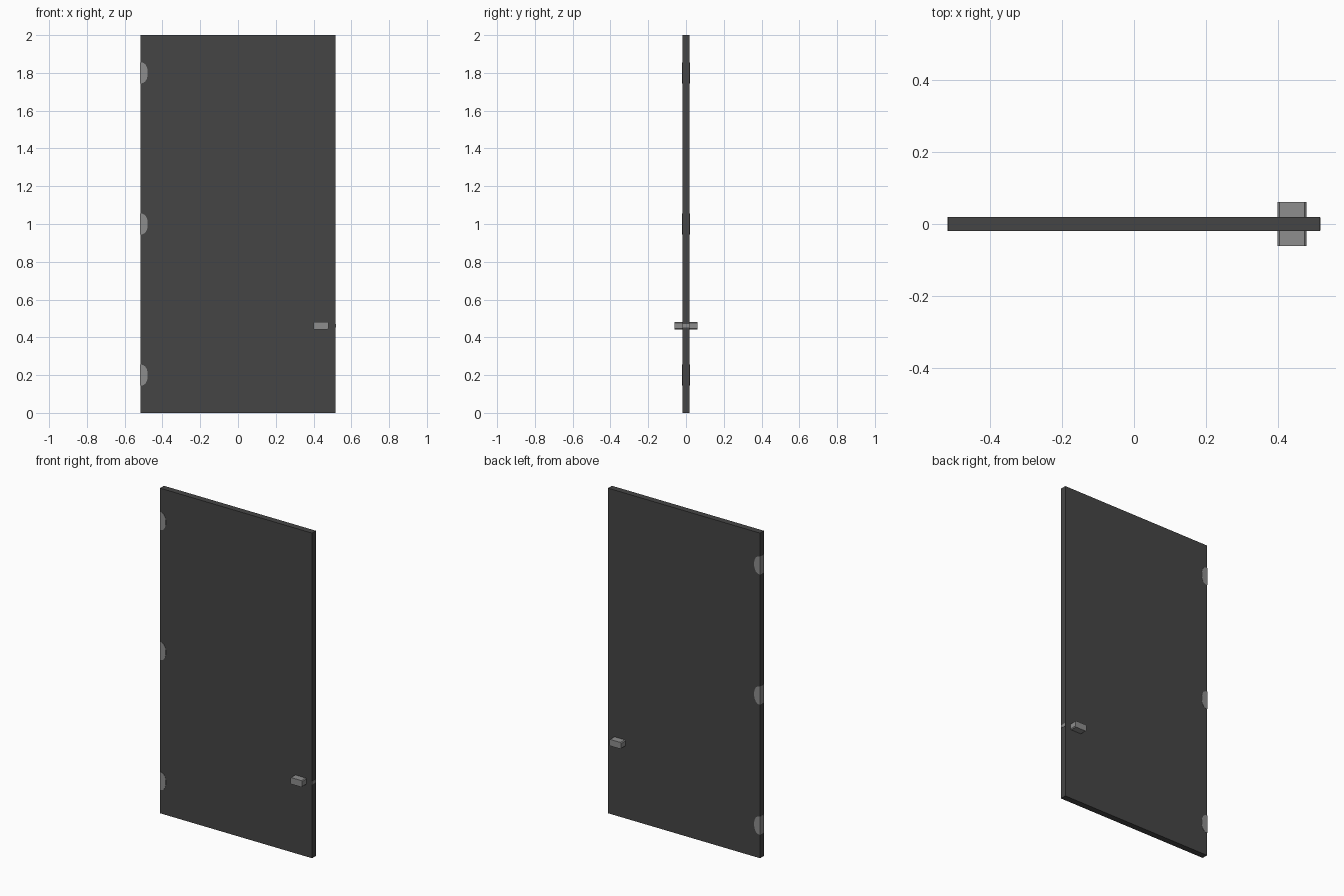
import bpy
import bmesh

cube = bpy.data.objects.get("Cube")
if cube:
    bpy.data.objects.remove(cube, do_unlink=True)


def material(name, value):
    mat = bpy.data.materials.new(name)
    mat.use_nodes = True
    colour = (value, value, value, 1)
    mat.diffuse_color = colour
    mat.node_tree.nodes["Principled BSDF"].inputs["Base Color"].default_value = colour
    return mat


def prism(name, outline, half_depth, mat):
    """Extrude an x-z outline symmetrically along y."""
    bm = bmesh.new()
    face = bm.faces.new([bm.verts.new((x, -half_depth, z)) for x, z in outline])
    moved = bmesh.ops.extrude_face_region(bm, geom=[face])["geom"]
    verts = [v for v in moved if isinstance(v, bmesh.types.BMVert)]
    bmesh.ops.translate(bm, verts=verts, vec=(0, 2 * half_depth, 0))
    bmesh.ops.recalc_face_normals(bm, faces=bm.faces)
    mesh = bpy.data.meshes.new(name)
    bm.to_mesh(mesh)
    bm.free()
    mesh.materials.append(mat)
    obj = bpy.data.objects.new(name, mesh)
    bpy.context.collection.objects.link(obj)
    return obj


def rectangle(x0, x1, z0, z1):
    return [(x0, z0), (x1, z0), (x1, z1), (x0, z1)]


charcoal = material("charcoal", 0.06)
metal = material("grey metal", 0.27)

half_width, half_depth = 0.517, 0.019

# Door panel
prism("door_panel", rectangle(-half_width, half_width, 0, 2), half_depth, charcoal)

# Rounded hinge plates, flush with the panel and wrapping its edge
upper = [(0.039, 0.014), (0.034, 0.032), (0.026, 0.046), (0.014, 0.054), (-0.001, 0.056)]
profile = [(x, -z) for x, z in reversed(upper)] + upper
for label, height in (("bottom", 0.2), ("middle", 1.0), ("top", 1.8)):
    outline = [(x - half_width, z + height) for x, z in profile]
    prism(label + "_hinge", outline, half_depth + 0.001, metal)

# Handle through the panel, with slightly chamfered long edges
left, right, low, high, cut = 0.399, 0.479, 0.442, 0.482, 0.005
prism("handle", [
    (left + cut, low), (right - cut, low), (right, low + cut), (right, high - cut),
    (right - cut, high), (left + cut, high), (left, high - cut), (left, low + cut),
], 0.061, metal)

# Latch plate in the closing edge
prism("latch_plate", rectangle(half_width - 0.01, half_width + 0.001, 0.453, 0.471),
      half_depth - 0.001, metal)
